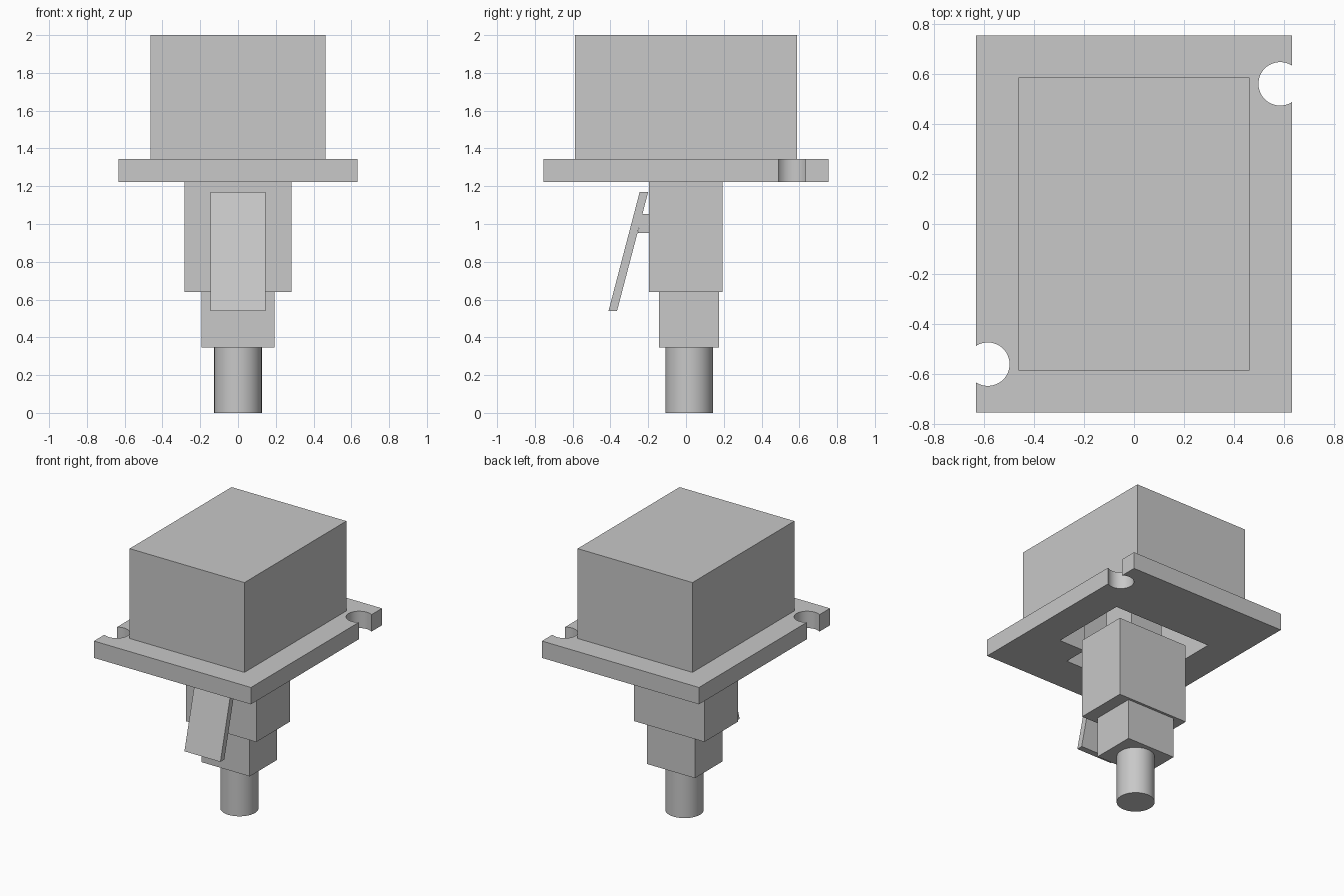
import bpy
import bmesh

default = bpy.data.objects.get("Cube")
if default:
    bpy.data.objects.remove(default, do_unlink=True)

grey = bpy.data.materials.new("plain_grey")
grey.use_nodes = True
colour = (0.58, 0.58, 0.58, 1)
grey.diffuse_color = colour
grey.node_tree.nodes["Principled BSDF"].inputs["Base Color"].default_value = colour


def prism(name, outline, axis, low, high):
    """Extrude an outline along x (outline is y, z) or z (outline is x, y)."""
    mesh = bpy.data.meshes.new(name)
    bm = bmesh.new()
    place = (lambda a, b: (low, a, b)) if axis == "x" else (lambda a, b: (a, b, low))
    face = bm.faces.new([bm.verts.new(place(a, b)) for a, b in outline])
    ext = bmesh.ops.extrude_face_region(bm, geom=[face])
    moved = [v for v in ext["geom"] if isinstance(v, bmesh.types.BMVert)]
    shift = (high - low, 0, 0) if axis == "x" else (0, 0, high - low)
    bmesh.ops.translate(bm, verts=moved, vec=shift)
    bmesh.ops.recalc_face_normals(bm, faces=bm.faces)
    bm.to_mesh(mesh)
    bm.free()
    mesh.materials.append(grey)
    obj = bpy.data.objects.new(name, mesh)
    bpy.context.collection.objects.link(obj)
    return obj


def block(name, x, y, z):
    return prism(name, [(x[0], y[0]), (x[1], y[0]), (x[1], y[1]), (x[0], y[1])], "z", *z)


def cylinder(name, radius, x, y, z):
    bpy.ops.mesh.primitive_cylinder_add(vertices=48, radius=radius, depth=z[1] - z[0],
                                        location=(x, y, sum(z) / 2))
    obj = bpy.context.object
    obj.name = name
    obj.data.materials.append(grey)
    bpy.ops.object.shade_smooth_by_angle()
    return obj


def cut(target, cutters):
    bpy.ops.object.select_all(action="DESELECT")
    bpy.context.view_layer.objects.active = target
    target.select_set(True)
    for cutter in cutters:
        mod = target.modifiers.new("cut", "BOOLEAN")
        mod.operation = "DIFFERENCE"
        mod.solver = "EXACT"
        mod.object = cutter
        bpy.ops.object.modifier_apply(modifier=mod.name)


# Housing and mounting flange
housing = block("housing", (-0.463, 0.463), (-0.587, 0.587), (1.345, 2.0))
flange = block("flange", (-0.633, 0.633), (-0.755, 0.755), (1.222, 1.345))

# Underside opening with a slot at the front, reaching up into the housing
opening = prism("opening_cutter",
                [(-0.395, -0.29), (-0.185, -0.29), (-0.185, -0.47), (0.185, -0.47),
                 (0.185, -0.29), (0.395, -0.29), (0.395, 0.29), (-0.395, 0.29)],
                "z", 1.1, 1.92)
# Open screw notches on opposite corners
notches = [cylinder("notch_cutter", 0.087, s * 0.585, s * 0.561, (1.1, 1.5)) for s in (-1, 1)]
cut(housing, [opening])
cut(flange, [opening] + notches)
for helper in [opening] + notches:
    bpy.data.objects.remove(helper, do_unlink=True)
bpy.ops.object.select_all(action="DESELECT")
bpy.context.view_layer.objects.active = flange
flange.select_set(True)
bpy.ops.object.shade_smooth_by_angle()

# Plug: inner stem, body, collar and cable
block("inner_stem", (-0.13, 0.13), (-0.13, 0.13), (1.222, 1.92))
block("plug_body", (-0.284, 0.284), (-0.195, 0.193), (0.64, 1.222))
block("plug_collar", (-0.194, 0.194), (-0.142, 0.175), (0.345, 0.64))
cylinder("cable", 0.126, 0, 0.017, (0, 0.345))

# Sloping release latch and its pivot
prism("latch", [(-0.245, 1.17), (-0.2, 1.17), (-0.365, 0.54), (-0.41, 0.54)],
      "x", -0.145, 0.145)
prism("latch_pivot", [(-0.235, 1.052), (-0.195, 1.052), (-0.195, 0.952), (-0.255, 0.952)],
      "x", -0.145, 0.145)
